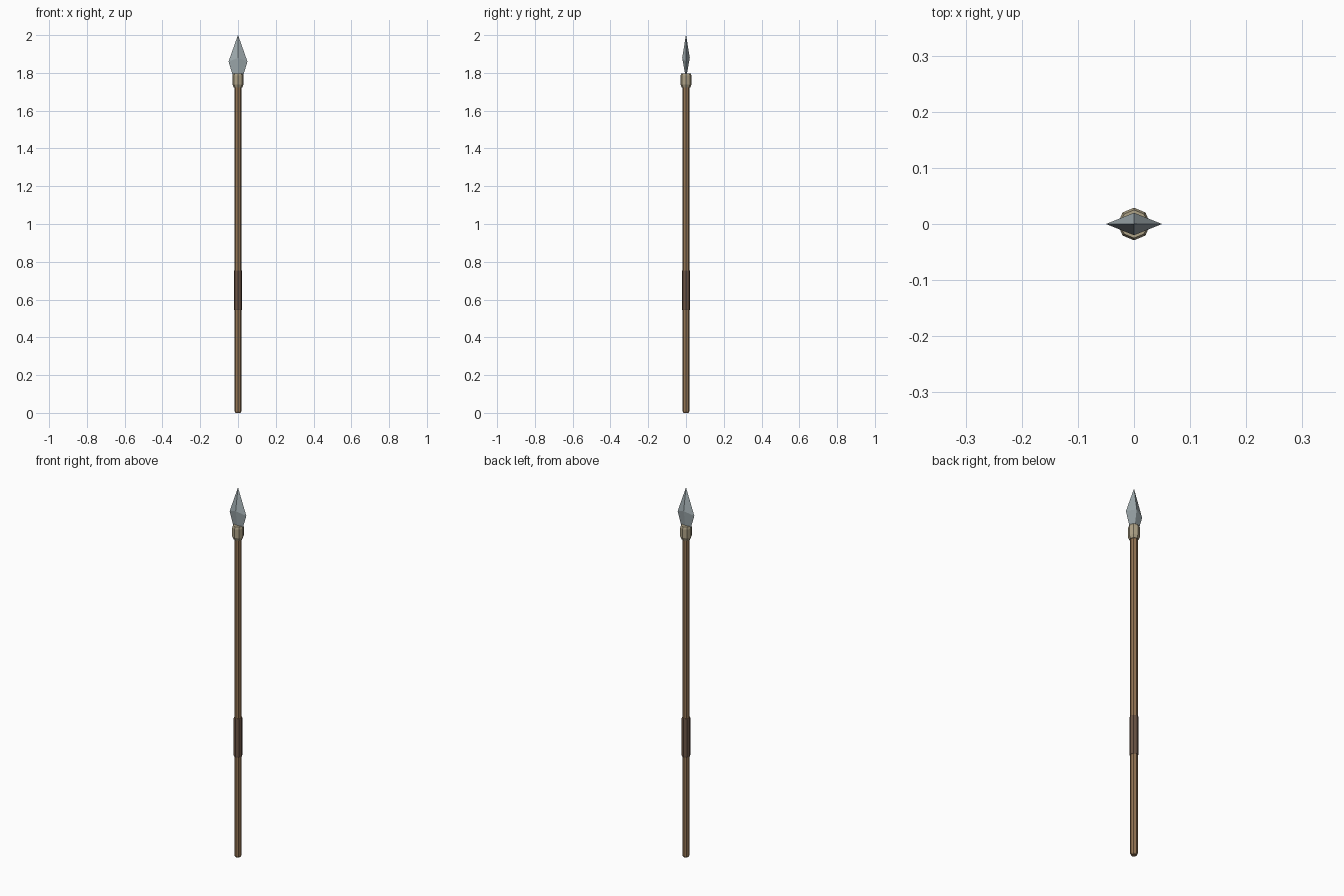
import bpy, math

if "Cube" in bpy.data.objects:
    bpy.data.objects.remove(bpy.data.objects["Cube"])


def material(name, rgb):
    m = bpy.data.materials.new(name)
    m.diffuse_color = (*rgb, 1)
    m.use_nodes = True
    m.node_tree.nodes["Principled BSDF"].inputs["Base Color"].default_value = m.diffuse_color
    return m


def loft(name, rings, mat):
    """Join rings of points with quads and cap both ends, flat shaded."""
    n = len(rings[0])
    verts = [p for r in rings for p in r]
    faces = [(k * n + i, k * n + (i + 1) % n, (k + 1) * n + (i + 1) % n, (k + 1) * n + i)
             for k in range(len(rings) - 1) for i in range(n)]
    faces.append(tuple(reversed(range(n))))
    faces.append(tuple(range(len(verts) - n, len(verts))))
    mesh = bpy.data.meshes.new(name)
    mesh.from_pydata(verts, [], faces)
    mesh.materials.append(mat)
    obj = bpy.data.objects.new(name, mesh)
    bpy.context.collection.objects.link(obj)
    return obj


def turned(name, profile, mat, sides=8):
    """Faceted turned part from (radius, z) pairs."""
    step = math.tau / sides
    return loft(name, [[(r * math.cos(i * step), r * math.sin(i * step), z)
                        for i in range(sides)] for r, z in profile], mat)


wood = material("wood", (0.30, 0.18, 0.09))
leather = material("leather", (0.15, 0.09, 0.06))
binding = material("binding", (0.42, 0.36, 0.24))
steel = material("steel", (0.36, 0.42, 0.44))

# Shaft with chamfered butt, and the wrapped grip
turned("shaft", [(0.014, 0), (0.018, 0.008), (0.018, 1.76)], wood)
turned("grip", [(0.0205, 0.545), (0.0215, 0.55), (0.0215, 0.75), (0.0205, 0.755)], leather)

# Collar that binds the head to the shaft
turned("collar", [(0.022, 1.722), (0.029, 1.738), (0.029, 1.785), (0.025, 1.797)], binding)

# Spearhead: diamond section, (half width, half thickness, edge z, ridge z)
sections = [(0.028, 0.005, 1.785, 1.785), (0.032, 0.006, 1.80, 1.80),
            (0.05, 0.02, 1.86, 1.88)]
rings = [[(w, 0, ze), (0, t, zr), (-w, 0, ze), (0, -t, zr)] for w, t, ze, zr in sections]
rings.append([(0.0005, 0, 2), (0, 0.0005, 2), (-0.0005, 0, 2), (0, -0.0005, 2)])
loft("spearhead", rings, steel)
